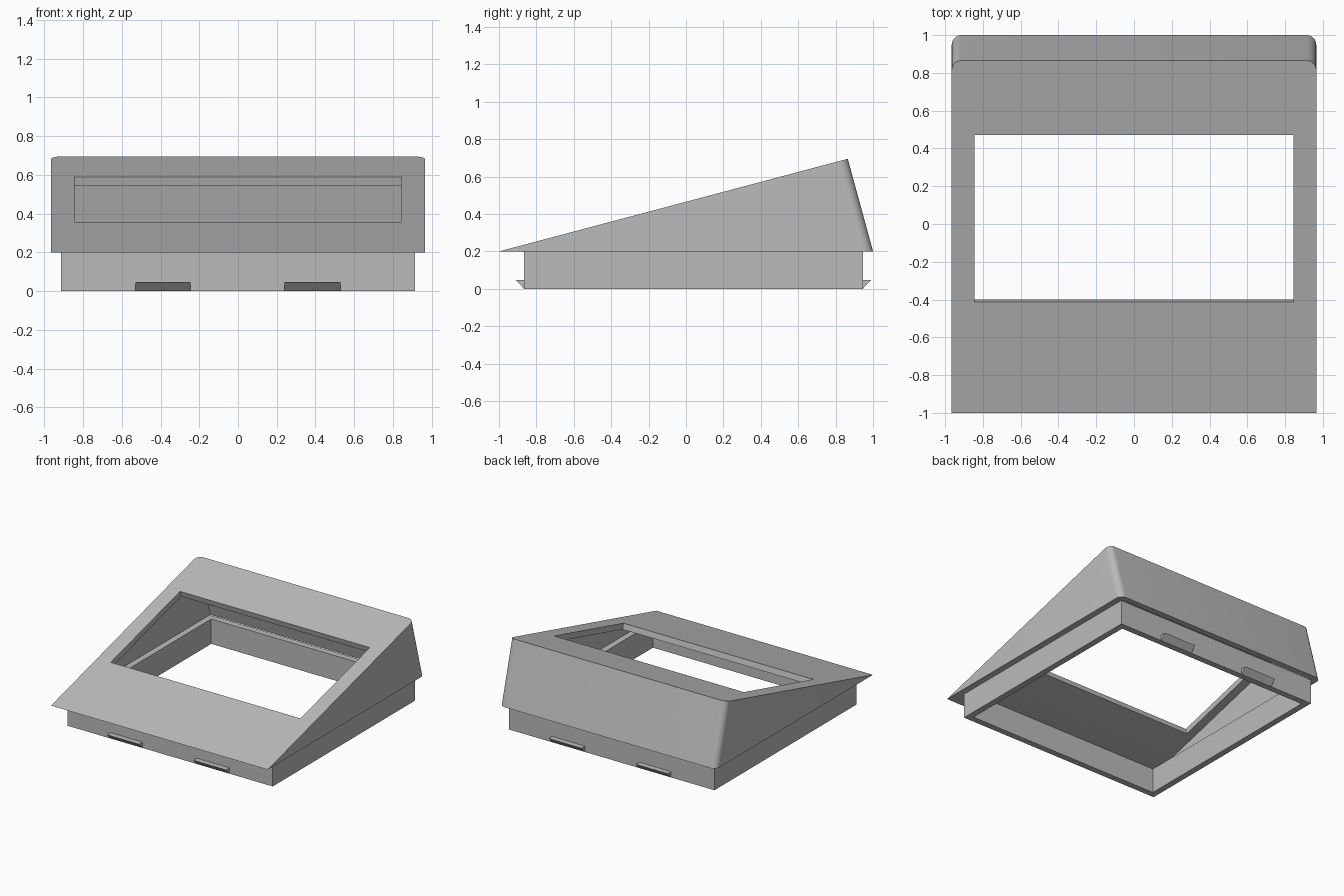
import bpy, bmesh, math
from mathutils import Matrix, Vector

old = bpy.data.objects.get("Cube")
if old:
    bpy.data.objects.remove(old, do_unlink=True)

grey = bpy.data.materials.new("plain grey")
grey.use_nodes = True
colour = (0.5, 0.5, 0.5, 1)
grey.diffuse_color = colour
grey.node_tree.nodes["Principled BSDF"].inputs["Base Color"].default_value = colour


def finish(name, bm, helper=False):
    bmesh.ops.recalc_face_normals(bm, faces=bm.faces[:])
    mesh = bpy.data.meshes.new(name)
    bm.to_mesh(mesh)
    bm.free()
    mesh.materials.append(grey)
    obj = bpy.data.objects.new(name, mesh)
    bpy.context.collection.objects.link(obj)
    if helper:
        obj.hide_render = True
        obj.hide_set(True)
    return obj


def prism(profile, x0, x1):
    """Extrude a y-z profile along x."""
    bm = bmesh.new()
    face = bm.faces.new([bm.verts.new((x0, y, z)) for y, z in profile])
    new = bmesh.ops.extrude_face_region(bm, geom=[face])["geom"]
    verts = [v for v in new if isinstance(v, bmesh.types.BMVert)]
    bmesh.ops.translate(bm, verts=verts, vec=(x1 - x0, 0, 0))
    return bm


def rect(y0, y1, z0, z1):
    return [(y0, z0), (y1, z0), (y1, z1), (y0, z1)]


def subtract(obj, cutter):
    mod = obj.modifiers.new("cut", "BOOLEAN")
    mod.operation = "DIFFERENCE"
    mod.solver = "EXACT"
    mod.object = cutter


def apply_and_smooth(obj):
    bpy.ops.object.select_all(action="DESELECT")
    obj.select_set(True)
    bpy.context.view_layer.objects.active = obj
    for mod in obj.modifiers[:]:
        bpy.ops.object.modifier_apply(modifier=mod.name)
    bpy.ops.object.shade_smooth_by_angle(angle=math.radians(30))


# Sloped hood with rounded rear corners
half = 0.965
tip, peak, heel = Vector((-1, 0.2)), Vector((0.865, 0.695)), Vector((1, 0.2))
bm = prism([tip, peak, heel], -half, half)
rear = [e for e in bm.edges
        if all(v.co.y > 0.8 for v in e.verts)
        and abs(e.verts[0].co.x - e.verts[1].co.x) < 0.01]
bmesh.ops.bevel(bm, geom=rear, offset=0.05, segments=8, profile=0.5, affect="EDGES")
hood = finish("hood", bm)

# Hollow inside of the hood
wall = 0.047
hollow = finish("hood_hollow_cutter", prism(
    [(-0.817, 0.1), (-0.817, 0.2), (0.832, 0.638), (0.951, 0.2), (0.951, 0.1)],
    -0.915, 0.915), True)
subtract(hood, hollow)

# Window cut square to the slope
along = (peak - tip).normalized()
normal = Vector((-along.y, along.x))
start, end = [tip + along * ((y - tip.x) / along.x) for y in (-0.412, 0.47)]
opening = finish("window_cutter", prism(
    [start - normal * 0.07, end - normal * 0.07, end + normal * 0.1, start + normal * 0.1],
    -0.845, 0.845), True)
subtract(hood, opening)
apply_and_smooth(hood)

# Open frame beneath the hood
skirt = finish("base_frame", prism(rect(-0.865, 0.945, 0, 0.2), -0.915, 0.915))
inside = finish("base_frame_cutter", prism(rect(-0.815, 0.895, -0.1, 0.3), -0.865, 0.865), True)
subtract(skirt, inside)
apply_and_smooth(skirt)

for cutter in (hollow, opening, inside):
    bpy.data.objects.remove(cutter, do_unlink=True)

# Wedge-shaped snap clips, front and back
for end_name, y, out in (("front", -0.865, -0.045), ("back", 0.945, 0.045)):
    for side, x0, x1 in (("right", -0.53, -0.245), ("left", 0.24, 0.53)):
        finish(f"{end_name}_{side}_clip",
               prism([(y, 0), (y + out, 0.047), (y, 0.047)], x0, x1))
